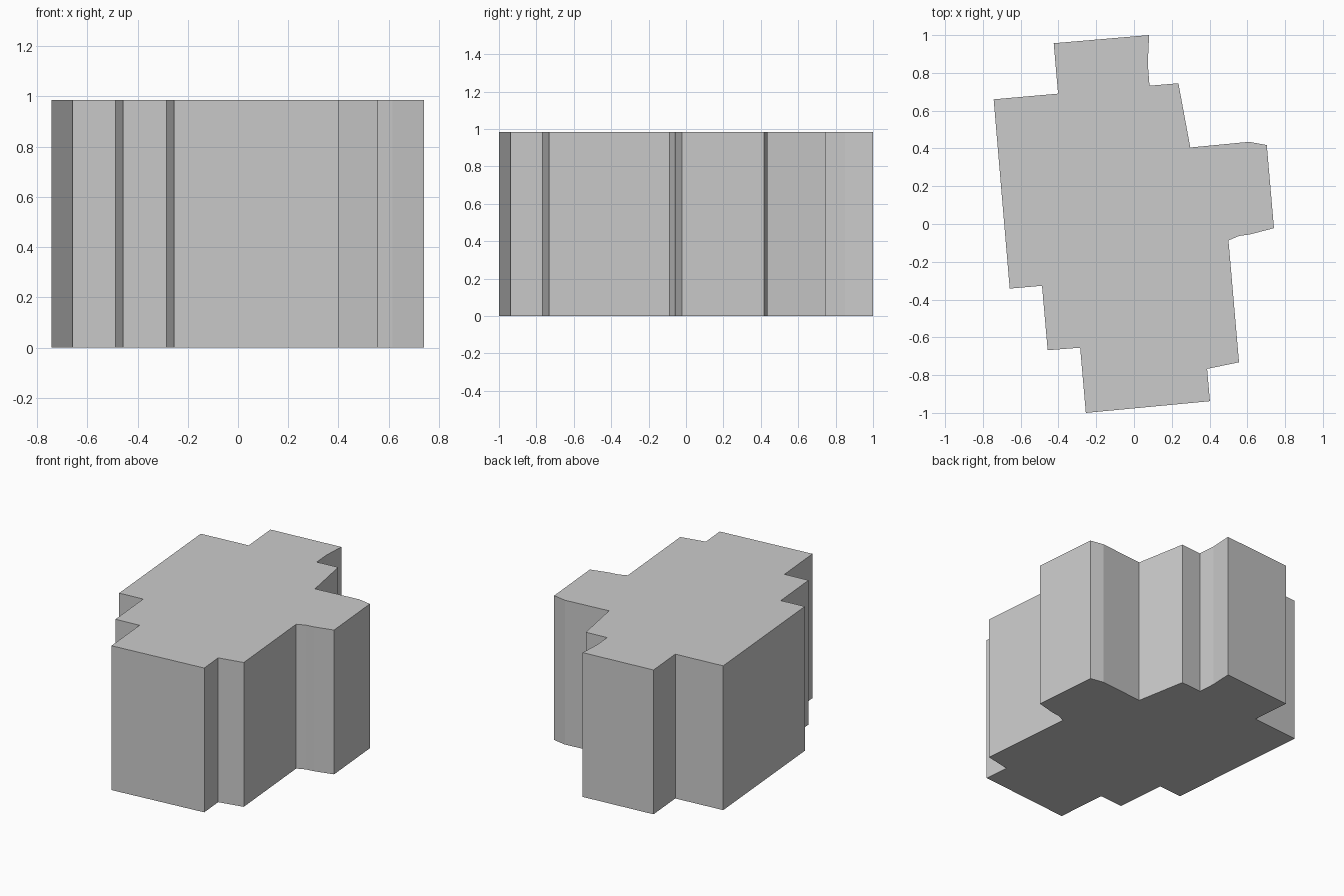
import bpy, bmesh

if "Cube" in bpy.data.objects:
    bpy.data.objects.remove(bpy.data.objects["Cube"])

HEIGHT = 0.985

# Footprint outline, clockwise seen from above
outline = [
    (-0.425, 0.957), (0.08, 1.0), (0.073, 0.85), (0.082, 0.732),
    (0.235, 0.745), (0.298, 0.405), (0.61, 0.435), (0.703, 0.418),
    (0.741, -0.022), (0.615, -0.055), (0.557, -0.063), (0.50, -0.087),
    (0.556, -0.732), (0.387, -0.767), (0.402, -0.938), (-0.255, -1.0),
    (-0.285, -0.655), (-0.457, -0.668), (-0.487, -0.327), (-0.658, -0.342),
    (-0.743, 0.66), (-0.402, 0.69),
]


def extruded_block(name, points, height):
    """Solid with vertical walls and flat ends from a closed outline."""
    bm = bmesh.new()
    base = bm.faces.new([bm.verts.new((x, y, 0)) for x, y in points])
    top = bmesh.ops.extrude_face_region(bm, geom=[base], use_keep_orig=True)["geom"]
    verts = [v for v in top if isinstance(v, bmesh.types.BMVert)]
    bmesh.ops.translate(bm, verts=verts, vec=(0, 0, height))
    bmesh.ops.recalc_face_normals(bm, faces=bm.faces)
    mesh = bpy.data.meshes.new(name)
    bm.to_mesh(mesh)
    bm.free()
    obj = bpy.data.objects.new(name, mesh)
    bpy.context.collection.objects.link(obj)
    return obj


# Flat-roofed building block
extruded_block("building_block", outline, HEIGHT)
